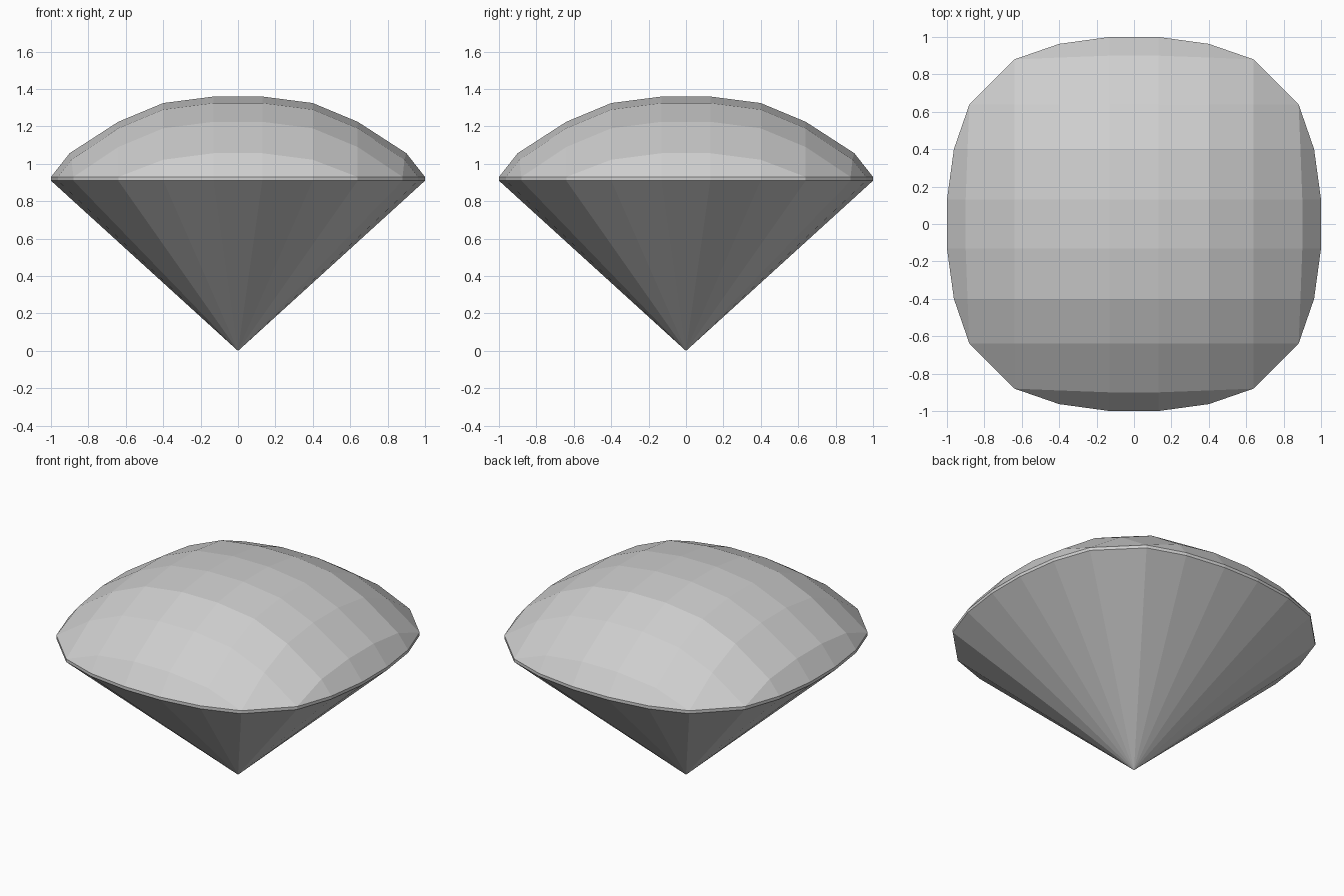
import bpy
import bmesh

cube = bpy.data.objects.get("Cube")
if cube:
    bpy.data.objects.remove(cube, do_unlink=True)

# Cut lines of the faceted crown, measured outward from the centre
LINES = [0.13, 0.4, 0.64, 0.9, 1.0]
DROPS = [0.0, 0.035, 0.135, 0.303, 0.43]
TOP, RIM, GIRDLE = 1.36, 0.93, 0.91


def ring_sign(k):
    """Turn a line number 0..9 into its ring and its side."""
    return (k - 5, 1) if k >= 5 else (4 - k, -1)


def inside(a, b):
    return max(a, b) <= 2 or min(a, b) <= {3: 2, 4: 1}[max(a, b)]


def coord(own, other):
    """Outer lines bow slightly inward toward their ends."""
    bow = {3: 0.01, 4: 0.037}.get(own, 0.0)
    return LINES[own] - bow * other


def crown_height(a, b):
    on_rim = max(a, b) == 4 or (max(a, b) == 3 and min(a, b) == 2)
    return RIM if on_rim else TOP - DROPS[a] - DROPS[b]


bm = bmesh.new()

# Crown: a domed grid with trimmed corners
verts = {}
for i in range(10):
    for j in range(10):
        (a, sx), (b, sy) = ring_sign(i), ring_sign(j)
        if inside(a, b):
            verts[i, j] = bm.verts.new(
                (sx * coord(a, b), sy * coord(b, a), crown_height(a, b)))
for i in range(9):
    for j in range(9):
        corners = [(i, j), (i + 1, j), (i + 1, j + 1), (i, j + 1)]
        loop = [verts[c] for c in corners if c in verts]
        if len(loop) >= 3:
            bm.faces.new(loop)

# Girdle: thin upright band below the rim
rim_edges = [e for e in bm.edges if e.is_boundary]
band = bmesh.ops.extrude_edge_only(bm, edges=rim_edges)["geom"]
for v in band:
    if isinstance(v, bmesh.types.BMVert):
        v.co.z = GIRDLE

# Pavilion: facets meeting at the bottom point
tip = bm.verts.new((0, 0, 0))
for e in [e for e in bm.edges if e.is_boundary]:
    bm.faces.new((e.verts[0], e.verts[1], tip))
bmesh.ops.recalc_face_normals(bm, faces=bm.faces[:])

mesh = bpy.data.meshes.new("cut_gem")
bm.to_mesh(mesh)
bm.free()
gem = bpy.data.objects.new("cut_gem", mesh)
bpy.context.collection.objects.link(gem)

# Single pale grey material
grey = bpy.data.materials.new("pale_grey")
grey.use_nodes = True
color = (0.62, 0.62, 0.62, 1.0)
grey.diffuse_color = color
grey.node_tree.nodes["Principled BSDF"].inputs["Base Color"].default_value = color
mesh.materials.append(grey)
